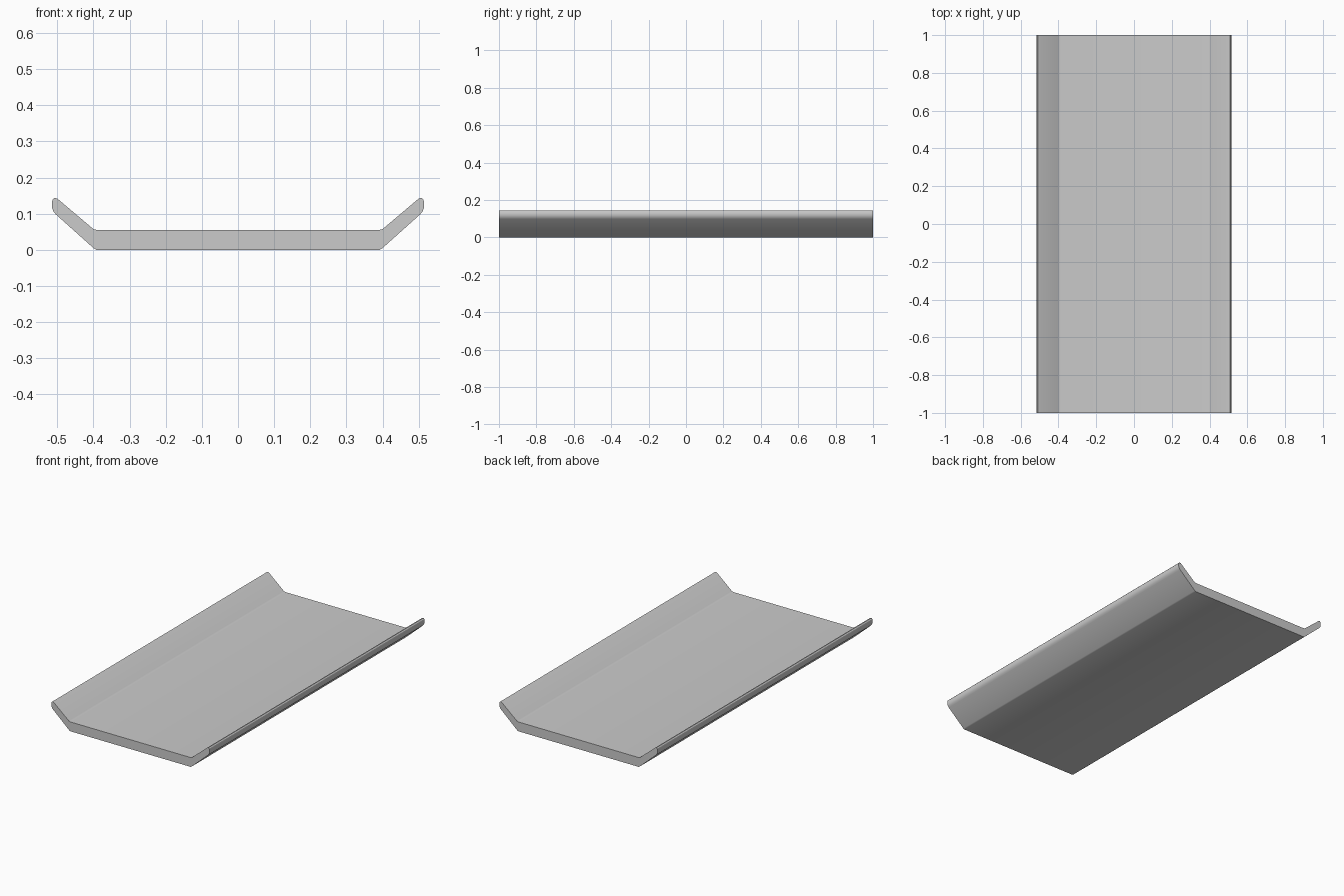
import bpy, bmesh

if "Cube" in bpy.data.objects:
    bpy.data.objects.remove(bpy.data.objects["Cube"])

# Right half of the cross-section (x, z), from bottom to top
half = [(0.392, 0.0), (0.399, 0.004),                                  # bottom bend
        (0.504, 0.098), (0.510, 0.105), (0.515, 0.117),                # outer lip
        (0.515, 0.130), (0.513, 0.139), (0.508, 0.144), (0.500, 0.142),
        (0.402, 0.059), (0.396, 0.056), (0.388, 0.055)]                # inner bend
profile = half + [(-x, z) for x, z in reversed(half)]

# Tray: mirrored profile extruded along y
bm = bmesh.new()
face = bm.faces.new([bm.verts.new((x, -1, z)) for x, z in profile])
ext = bmesh.ops.extrude_face_region(bm, geom=[face], use_keep_orig=True)
bmesh.ops.translate(bm, vec=(0, 2, 0),
                    verts=[g for g in ext["geom"] if isinstance(g, bmesh.types.BMVert)])
bmesh.ops.recalc_face_normals(bm, faces=bm.faces)

mesh = bpy.data.meshes.new("tray_panel")
bm.to_mesh(mesh)
bm.free()
tray = bpy.data.objects.new("tray_panel", mesh)
bpy.context.collection.objects.link(tray)

# Smooth the rounded lips, keep the ends crisp
bpy.context.view_layer.objects.active = tray
tray.select_set(True)
bpy.ops.object.shade_smooth_by_angle(angle=0.52)
